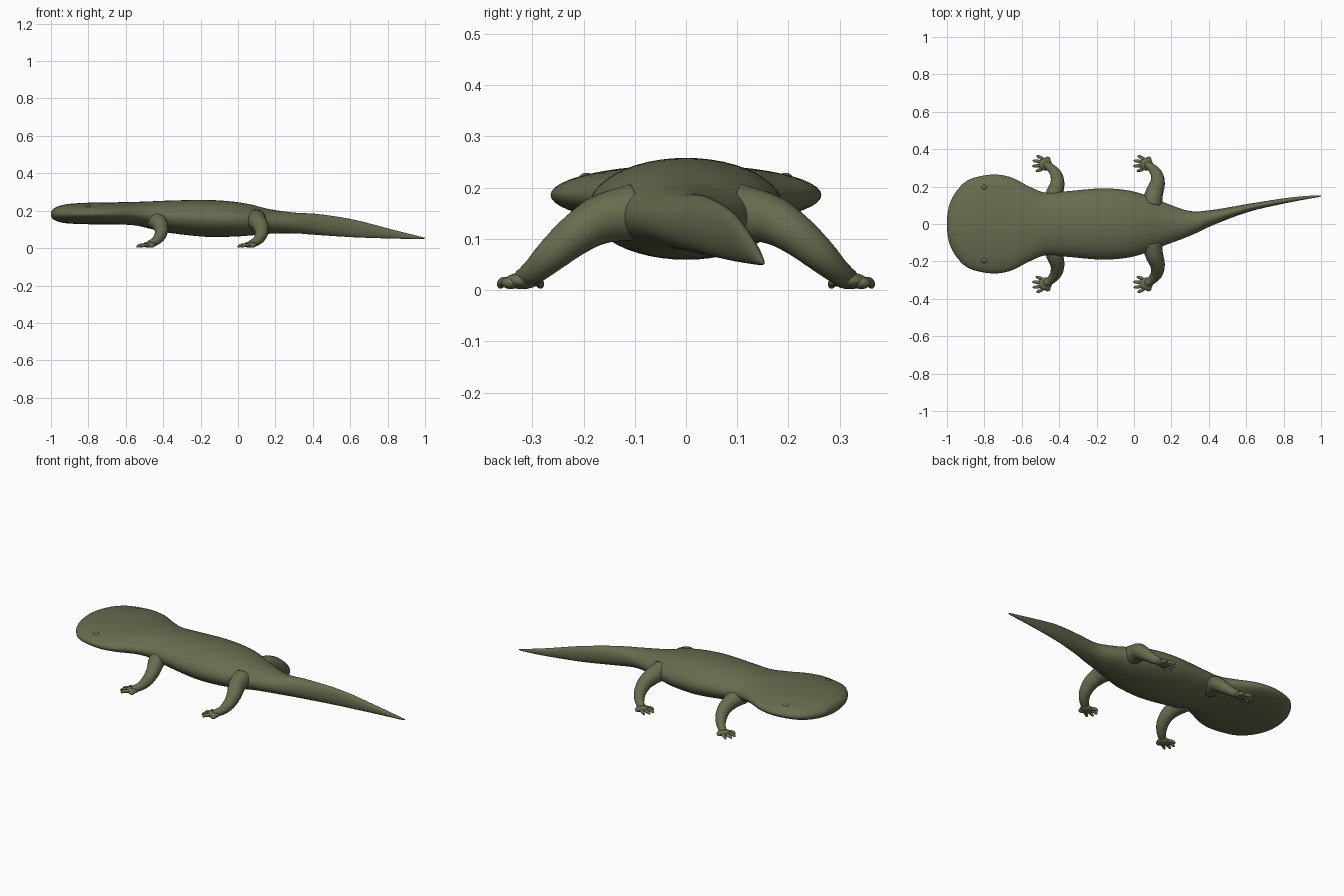
import bpy, bmesh, math
from mathutils import Vector

if "Cube" in bpy.data.objects:
    bpy.data.objects.remove(bpy.data.objects["Cube"])

skin = bpy.data.materials.new("olive skin")
skin.diffuse_color = (0.135, 0.15, 0.078, 1)
skin.use_nodes = True
skin.node_tree.nodes["Principled BSDF"].inputs["Base Color"].default_value = skin.diffuse_color


def smooth_rows(rows, steps):
    """Catmull-Rom interpolation of every column."""
    out = []
    n = len(rows)
    for i in range(n - 1):
        a, b, c, d = rows[max(i - 1, 0)], rows[i], rows[i + 1], rows[min(i + 2, n - 1)]
        for s in range(steps):
            t = s / steps
            out.append([0.5 * (2 * q + (r - p) * t + (2 * p - 5 * q + 4 * r - w) * t * t
                               + (3 * q - p - 3 * r + w) * t ** 3)
                        for p, q, r, w in zip(a, b, c, d)])
    out.append(list(rows[-1]))
    return out


def skin_rings(bm, rings):
    """Bridge a list of point rings and close both ends."""
    loops = [[bm.verts.new(p) for p in ring] for ring in rings]
    n = len(loops[0])
    for a, b in zip(loops, loops[1:]):
        for i in range(n):
            j = (i + 1) % n
            bm.faces.new((a[i], a[j], b[j], b[i]))
    bm.faces.new(loops[0][::-1])
    bm.faces.new(loops[-1])


def tube(bm, rows, sides=20, steps=6):
    """Round tapered tube through rows of (x, y, z, radius)."""
    rows = smooth_rows(rows, steps)
    pts = [Vector(r[:3]) for r in rows]
    rings = []
    for i, (p, r) in enumerate(zip(pts, rows)):
        t = (pts[min(i + 1, len(pts) - 1)] - pts[max(i - 1, 0)]).normalized()
        u = t.cross(Vector((0.3, -0.5, 1))).normalized()
        v = t.cross(u)
        rings.append([p + (u * math.cos(k * math.tau / sides) + v * math.sin(k * math.tau / sides)) * r[3]
                      for k in range(sides)])
    skin_rings(bm, rings)


def ball(bm, centre, size):
    made = bmesh.ops.create_uvsphere(bm, u_segments=24, v_segments=14, radius=1)["verts"]
    for v in made:
        v.co = Vector(centre) + Vector(c * s for c, s in zip(v.co, size))


def finish(name, bm, mirror=False):
    bmesh.ops.recalc_face_normals(bm, faces=bm.faces)
    for f in bm.faces:
        f.smooth = True
    me = bpy.data.meshes.new(name)
    bm.to_mesh(me)
    bm.free()
    me.materials.append(skin)
    ob = bpy.data.objects.new(name, me)
    bpy.context.collection.objects.link(ob)
    if mirror:
        m = ob.modifiers.new("mirror", "MIRROR")
        m.use_axis = (False, True, False)
        m.use_mirror_merge = False


# Head, body and tail: x, sideways centre, half width, top z, bottom z
stations = [
    (-1.0, 0, .03, .190, .172), (-.985, 0, .11, .212, .152), (-.94, 0, .187, .230, .136),
    (-.875, 0, .24, .239, .130), (-.76, 0, .264, .244, .127), (-.66, 0, .25, .245, .127),
    (-.555, 0, .198, .247, .122), (-.47, 0, .167, .250, .104), (-.37, 0, .174, .254, .082),
    (-.18, 0, .19, .258, .061), (-.04, 0, .181, .250, .061), (.06, 0, .155, .235, .067),
    (.17, 0, .112, .208, .077), (.30, .003, .066, .190, .079), (.43, .037, .04, .182, .070),
    (.62, .088, .021, .152, .058), (.83, .128, .013, .098, .051), (.97, .147, .006, .063, .049),
    (1.0, .15, .002, .056, .051),
]
SIDES = 48
rings = []
for x, yc, w, top, bot in smooth_rows(stations, 6):
    zc, h = (top + bot) / 2, (top - bot) / 2
    rings.append([(x, yc + w * math.cos(k * math.tau / SIDES), zc + h * math.sin(k * math.tau / SIDES))
                  for k in range(SIDES)])
bm = bmesh.new()
skin_rings(bm, rings)
finish("body", bm)

# Legs, mirrored across the body
front = [(-.445, .10, .150, .050), (-.425, .165, .137, .045), (-.41, .215, .108, .038),
         (-.415, .26, .070, .032), (-.44, .295, .038, .024), (-.475, .32, .022, .018)]
hind = [(.095, .10, .152, .056), (.108, .165, .138, .048), (.125, .215, .108, .040),
        (.123, .26, .070, .033), (.10, .295, .038, .025), (.065, .32, .022, .018)]
# Toe tips relative to the palm centre
toes = [(-.045, .042), (-.066, .018), (-.068, -.010), (-.050, -.036)]
for name, path in (("front_legs", front), ("hind_legs", hind)):
    bm = bmesh.new()
    tube(bm, path)
    px, py = path[-1][0], path[-1][1]
    ball(bm, (px, py, .018), (.036, .034, .016))
    for dx, dy in toes:
        tube(bm, [(px - .005, py + dy * .5, .016, .010), (px + dx * .65, py + dy * .9, .016, .009),
                  (px + dx * .9, py + dy, .009, .007), (px + dx, py + dy * 1.02, .006, .003)], 10, 4)
    # Rear corner of the palm
    ball(bm, (px + .012, py + .022, .014), (.018, .018, .012))
    finish(name, bm, True)

# Small bulging eyes
bm = bmesh.new()
ball(bm, (-.80, .195, .217), (.018, .014, .012))
finish("eyes", bm, True)
